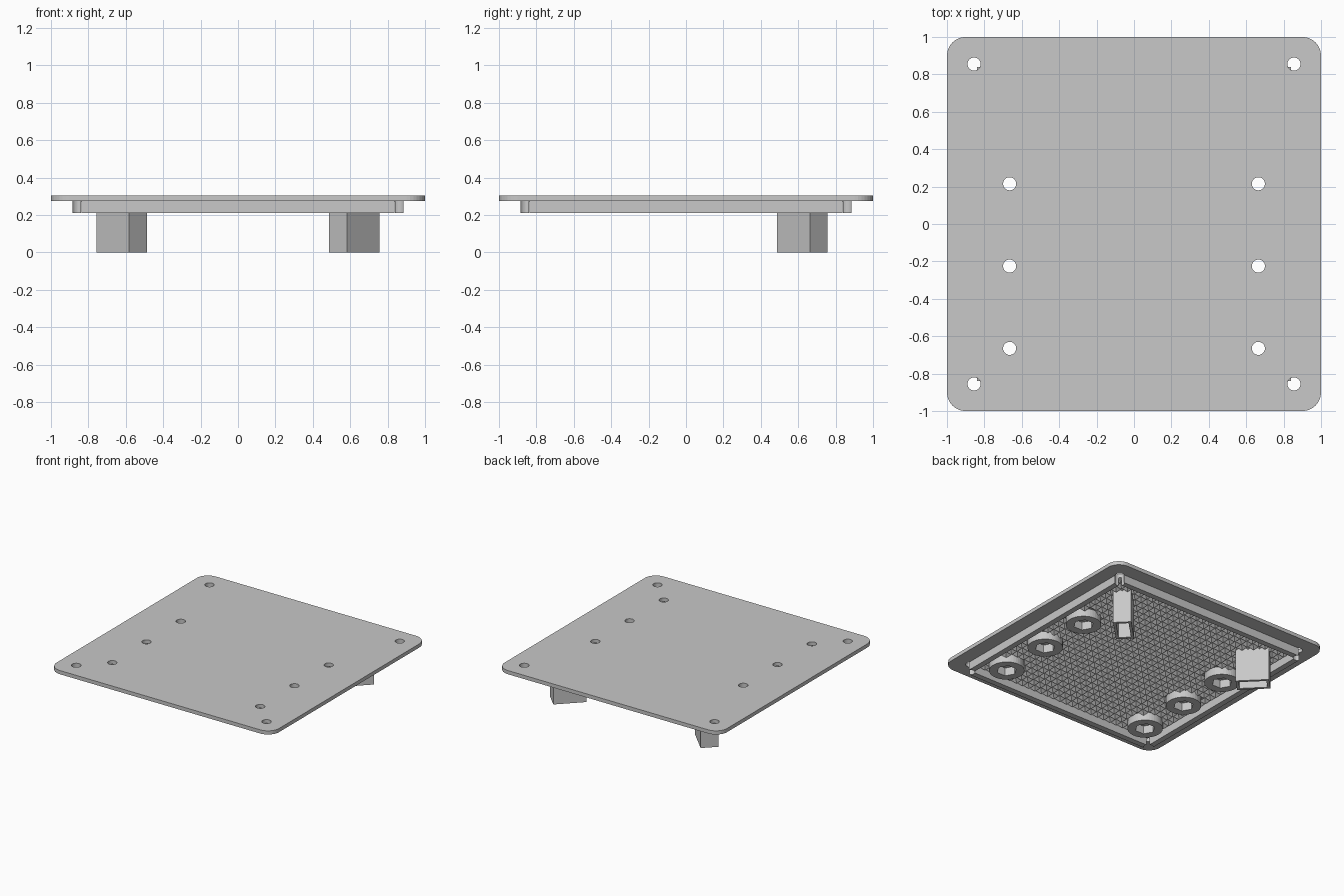
import bpy, bmesh
from math import sin, cos, pi, hypot
from mathutils import Matrix, Vector

cube = bpy.data.objects.get("Cube")
if cube:
    bpy.data.objects.remove(cube, do_unlink=True)

GREY = (0.58, 0.58, 0.58, 1)
mat = bpy.data.materials.new("light grey")
mat.use_nodes = True
mat.diffuse_color = GREY
mat.node_tree.nodes["Principled BSDF"].inputs["Base Color"].default_value = GREY

PLATE_TOP, PLATE_BASE, RIM_BASE = 0.305, 0.275, 0.21
SIGNS = ((1, 1), (-1, 1), (-1, -1), (1, -1))
CORNERS = [(sx * 0.855, sy * 0.855) for sx, sy in SIGNS]
BOLTS = [(sx * 0.665, y) for sx in (-1, 1) for y in (0.215, -0.225, -0.665)]
HOLE = 0.035


def make_object(name, bm):
    bmesh.ops.recalc_face_normals(bm, faces=bm.faces)
    mesh = bpy.data.meshes.new(name)
    bm.to_mesh(mesh)
    bm.free()
    mesh.materials.append(mat)
    ob = bpy.data.objects.new(name, mesh)
    bpy.context.collection.objects.link(ob)
    return ob


def prism(bm, outline, z0, z1):
    low = [bm.verts.new((x, y, z0)) for x, y in outline]
    high = [bm.verts.new((x, y, z1)) for x, y in outline]
    bm.faces.new(low[::-1])
    bm.faces.new(high)
    for i in range(len(low)):
        j = (i + 1) % len(low)
        bm.faces.new((low[i], low[j], high[j], high[i]))


def circle(center, radius, sides=32):
    return [(center[0] + radius * cos(2 * pi * i / sides),
             center[1] + radius * sin(2 * pi * i / sides)) for i in range(sides)]


def rounded_square(half, radius, steps):
    pts = []
    for q, (sx, sy) in enumerate(SIGNS):
        for i in range(steps + 1):
            a = (q + i / steps) * pi / 2
            pts.append((sx * (half - radius) + radius * cos(a),
                        sy * (half - radius) + radius * sin(a)))
    return pts


def leg_outline(side, length, width):
    turn = Matrix.Rotation(side * pi / 4, 2)
    center = Vector((side * 0.622, 0.622))
    return [center + turn @ Vector((a * length / 2, b * width / 2)) for a, b in SIGNS]


def solid(name, outlines, z0, z1):
    bm = bmesh.new()
    for outline in outlines:
        prism(bm, outline, z0, z1)
    return make_object(name, bm)


def cut(ob, outlines, z0, z1):
    cutter = solid("cutter", outlines, z0, z1)
    cutter.hide_render = True
    mod = ob.modifiers.new("cut", "BOOLEAN")
    mod.operation, mod.solver, mod.object = "DIFFERENCE", "EXACT", cutter
    bpy.context.view_layer.objects.active = ob
    bpy.ops.object.modifier_apply(modifier=mod.name)
    bpy.data.objects.remove(cutter, do_unlink=True)


# Top plate with corner and bolt holes
plate = solid("top_plate", [rounded_square(1, 0.1, 8)], PLATE_BASE, PLATE_TOP)
cut(plate, [circle(c, HOLE) for c in CORNERS + BOLTS], 0, 1)

# Rim under the plate, notched by the corner holes
rim = solid("rim", [rounded_square(0.885, 0.045, 4)], RIM_BASE, PLATE_BASE)
cut(rim, [rounded_square(0.84, 0.01, 2)], 0, 1)
cut(rim, [circle(c, HOLE) for c in CORNERS], 0, 1)

# Round bosses with hexagonal nut pockets
for i, c in enumerate(BOLTS):
    boss = solid(f"nut_boss_{i + 1}", [circle(c, 0.13, 40)], RIM_BASE, PLATE_BASE)
    cut(boss, [circle(c, 0.075, 6)], 0, 1)

# Hollow legs turned towards the back corners
for side, name in ((1, "left_leg"), (-1, "right_leg")):
    leg = solid(name, [leg_outline(side, 0.247, 0.134)], 0, PLATE_BASE)
    cut(leg, [leg_outline(side, 0.205, 0.092)], -0.1, PLATE_BASE - 0.02)

# Field of small pyramids on the underside, clear of the holes
bm = bmesh.new()
COUNT, SPAN = 28, 0.84
half = SPAN / COUNT
for i in range(COUNT):
    for j in range(COUNT):
        x, y = -SPAN + (2 * i + 1) * half, -SPAN + (2 * j + 1) * half
        near_bolt = any(hypot(x - cx, y - cy) < 0.12 for cx, cy in BOLTS)
        near_corner = any(hypot(x - cx, y - cy) < 0.06 for cx, cy in CORNERS)
        if near_bolt or near_corner:
            continue
        base = [bm.verts.new((x + a * half, y + b * half, PLATE_BASE)) for a, b in SIGNS]
        tip = bm.verts.new((x, y, PLATE_BASE - 0.03))
        bm.faces.new(base)
        for k in range(4):
            bm.faces.new((base[(k + 1) % 4], base[k], tip))
make_object("underside_pyramids", bm)
